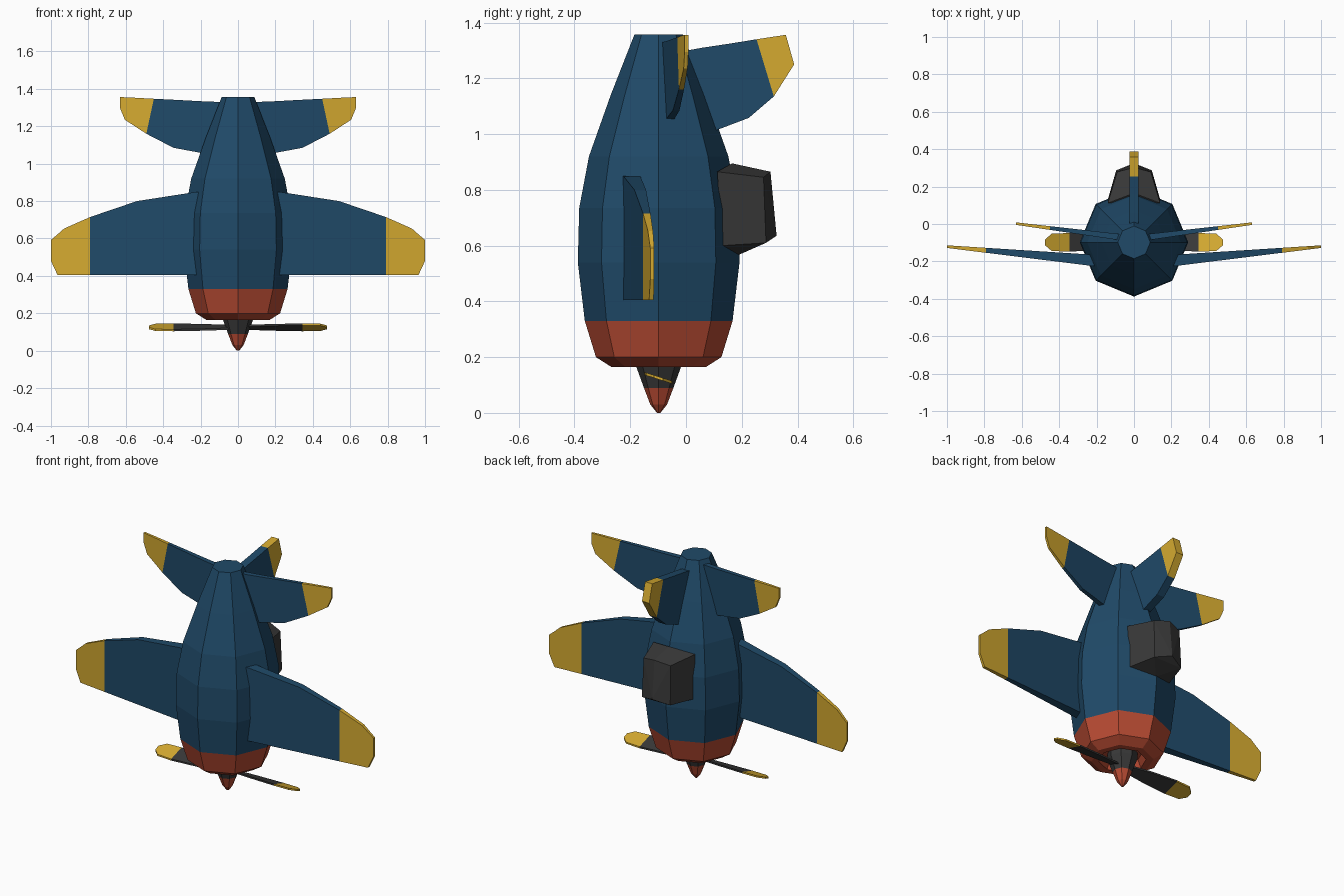
import bpy, bmesh, math
from mathutils import Vector

if "Cube" in bpy.data.objects:
    bpy.data.objects.remove(bpy.data.objects["Cube"])

CY = -0.098  # y of the fuselage axis


def material(name, rgb):
    m = bpy.data.materials.new(name)
    m.diffuse_color = (*rgb, 1)
    m.use_nodes = True
    m.node_tree.nodes["Principled BSDF"].inputs["Base Color"].default_value = m.diffuse_color
    return m


BLUE = material("blue", (0.014, 0.068, 0.14))
YELLOW = material("yellow", (0.66, 0.40, 0.03))
RED = material("red", (0.48, 0.07, 0.033))
DARK = material("dark", (0.04, 0.04, 0.04))


def finish(name, bm, mats):
    bmesh.ops.recalc_face_normals(bm, faces=bm.faces)
    me = bpy.data.meshes.new(name)
    bm.to_mesh(me)
    bm.free()
    for m in mats:
        me.materials.append(m)
    ob = bpy.data.objects.new(name, me)
    bpy.context.collection.objects.link(ob)
    return ob


def loft(name, sections, mats, split=999):
    """Skin rings of points; spans from index split on use the second material."""
    bm = bmesh.new()
    rings = [[bm.verts.new(p) for p in s] for s in sections]
    n = len(rings[0])
    for i, (a, b) in enumerate(zip(rings, rings[1:])):
        for k in range(n):
            f = bm.faces.new((a[k], a[(k + 1) % n], b[(k + 1) % n], b[k]))
            f.material_index = int(i >= split)
    bm.faces.new(rings[0])
    bm.faces.new(rings[-1]).material_index = int(split < 999)
    return finish(name, bm, mats)


def lathe(name, profile, mats, split=999):
    def ring(r, z):
        return [(r * math.cos(k * math.pi / 4), CY + r * math.sin(k * math.pi / 4), z)
                for k in range(8)]
    return loft(name, [ring(r, z) for r, z in profile], mats, split)


# Fuselage, cowling with recessed opening, spinner
lathe("fuselage", [(0.265, 0.33), (0.29, 0.54), (0.285, 0.735), (0.25, 0.92),
                   (0.172, 1.14), (0.087, 1.357)], [BLUE])
lathe("engine_cowling", [(0.265, 0.33), (0.225, 0.20), (0.17, 0.165),
                         (0.13, 0.165), (0.11, 0.21)], [RED])
lathe("spinner", [(0.006, 0.0), (0.03, 0.03), (0.053, 0.09), (0.082, 0.17),
                  (0.082, 0.215)], [RED, DARK], 2)


def panel(name, stations, low, high, split, side):
    """Tapered wing: stations (x_lead, z_lead, x_trail, z_trail); low/high = y = a + b*x."""
    def y(line, x):
        return line[0] + line[1] * x
    secs = [[(side * xa, y(low, xa), za), (side * xb, y(low, xb), zb),
             (side * xb, y(high, xb), zb), (side * xa, y(high, xa), za)]
            for xa, za, xb, zb in stations]
    loft(name, secs, [BLUE, YELLOW], split)


# Main wings and tailplanes, mirrored left and right
wing = [(0.15, 0.405, 0.15, 0.852), (0.23, 0.405, 0.23, 0.848), (0.54, 0.405, 0.54, 0.80),
        (0.79, 0.405, 0.79, 0.715), (0.93, 0.405, 0.93, 0.653),
        (0.965, 0.405, 0.965, 0.622), (1.0, 0.48, 1.0, 0.592)]
tail = [(0.05, 1.03, 0.05, 1.328), (0.20, 1.058, 0.20, 1.334), (0.345, 1.085, 0.33, 1.341),
        (0.49, 1.16, 0.45, 1.347), (0.605, 1.235, 0.56, 1.353), (0.63, 1.295, 0.63, 1.356)]
for label, side in (("right", 1), ("left", -1)):
    panel(label + "_wing", wing, (-0.252, 0.124), (-0.178, 0.064), 3, side)
    panel(label + "_tailplane", tail, (-0.098, 0.148), (-0.062, 0.112), 3, side)

# Tail fin
fin = [(-0.02, 0.97, -0.05, 1.29), (0.125, 1.02, 0.06, 1.31), (0.225, 1.058, 0.16, 1.325),
       (0.315, 1.135, 0.253, 1.34), (0.388, 1.25, 0.358, 1.356)]
loft("tail_fin", [[(-0.024, ya, za), (-0.024, yb, zb), (0.024, yb, zb), (0.024, ya, za)]
                  for ya, za, yb, zb in fin], [BLUE, YELLOW], 3)

# Propeller blades, pitched, half a turn apart
for label, s in (("right", 1), ("left", -1)):
    secs = []
    for x, w in ((0.03, 0.024), (0.18, 0.04), (0.345, 0.05), (0.44, 0.046), (0.475, 0.016)):
        secs.append([(s * x, CY + s * v * w, 0.125 - 0.32 * v * w + t)
                     for v, t in ((-1, -0.005), (1, -0.005), (1, 0.005), (-1, 0.005))])
    loft(label + "_propeller_blade", secs, [DARK, YELLOW], 2)

# Canopy: faceted block with a centre ridge
half = [(0.14, 0.13, 0.60), (0, 0.185, 0.565), (0.095, 0.287, 0.61), (0, 0.325, 0.635),
        (0.14, 0.112, 0.865), (0, 0.165, 0.895), (0.09, 0.278, 0.845), (0, 0.303, 0.865)]
bm = bmesh.new()
for x, y, z in half:
    for sx in ((1, -1) if x else (1,)):
        bm.verts.new((sx * x, y, z))
bmesh.ops.convex_hull(bm, input=bm.verts)
bmesh.ops.dissolve_limit(bm, angle_limit=math.radians(6), verts=bm.verts, edges=bm.edges)
finish("canopy", bm, [DARK])
